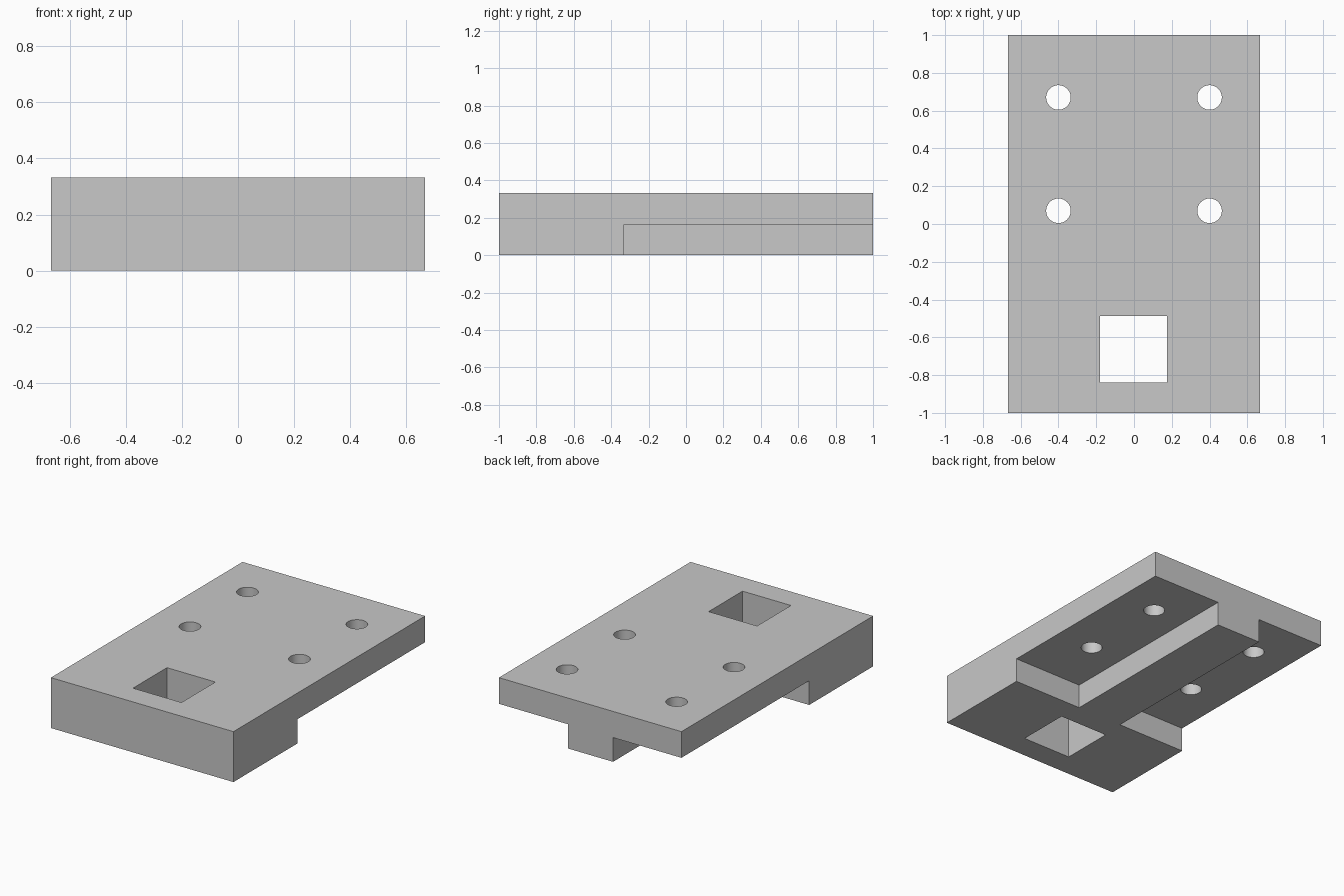
import bpy
import math

default_cube = bpy.data.objects.get("Cube")
if default_cube:
    bpy.data.objects.remove(default_cube, do_unlink=True)

# Single grey material
grey = bpy.data.materials.new("light grey")
grey.use_nodes = True
colour = (0.58, 0.58, 0.58, 1)
grey.diffuse_color = colour
grey.node_tree.nodes["Principled BSDF"].inputs["Base Color"].default_value = colour


def box(name, low, high):
    """Axis-aligned box between two corners."""
    centre = [(a + b) / 2 for a, b in zip(low, high)]
    bpy.ops.mesh.primitive_cube_add(size=1, location=centre)
    obj = bpy.context.object
    obj.name = name
    obj.scale = [b - a for a, b in zip(low, high)]
    bpy.ops.object.transform_apply(location=True, rotation=False, scale=True)
    return obj


def cut(target, cutter):
    """Subtract the cutter, then remove it."""
    cutter.hide_render = True
    bpy.context.view_layer.objects.active = target
    mod = target.modifiers.new("cut", "BOOLEAN")
    mod.operation = "DIFFERENCE"
    mod.solver = "EXACT"
    mod.object = cutter
    bpy.ops.object.modifier_apply(modifier=mod.name)
    bpy.data.objects.remove(cutter, do_unlink=True)


W, H = 0.667, 0.333
STEP_Z, STEP_Y = 0.16, -0.333

# Solid block
plate = box("mounting_plate", (-W, -1, 0), (W, 1, H))
plate.data.materials.append(grey)

# Underside recesses, leaving the front block and central rail
cut(plate, box("left_recess_cutter", (0.162, STEP_Y, -0.2), (1, 1.2, STEP_Z)))
cut(plate, box("right_recess_cutter", (-1, STEP_Y, -0.2), (-0.167, 1.2, STEP_Z)))

# Square opening through the front block
cut(plate, box("square_cutter", (-0.179, -0.84, -0.2), (0.175, -0.486, 0.6)))

# Four round screw holes
for x in (-0.4, 0.4):
    for y in (0.07, 0.67):
        bpy.ops.mesh.primitive_cylinder_add(
            vertices=48, radius=0.065, depth=1, location=(x, y, 0.2))
        cut(plate, bpy.context.object)

# Flat faces with smooth hole walls
bpy.ops.object.select_all(action="DESELECT")
plate.select_set(True)
bpy.context.view_layer.objects.active = plate
bpy.ops.object.shade_smooth_by_angle(angle=math.radians(30))
